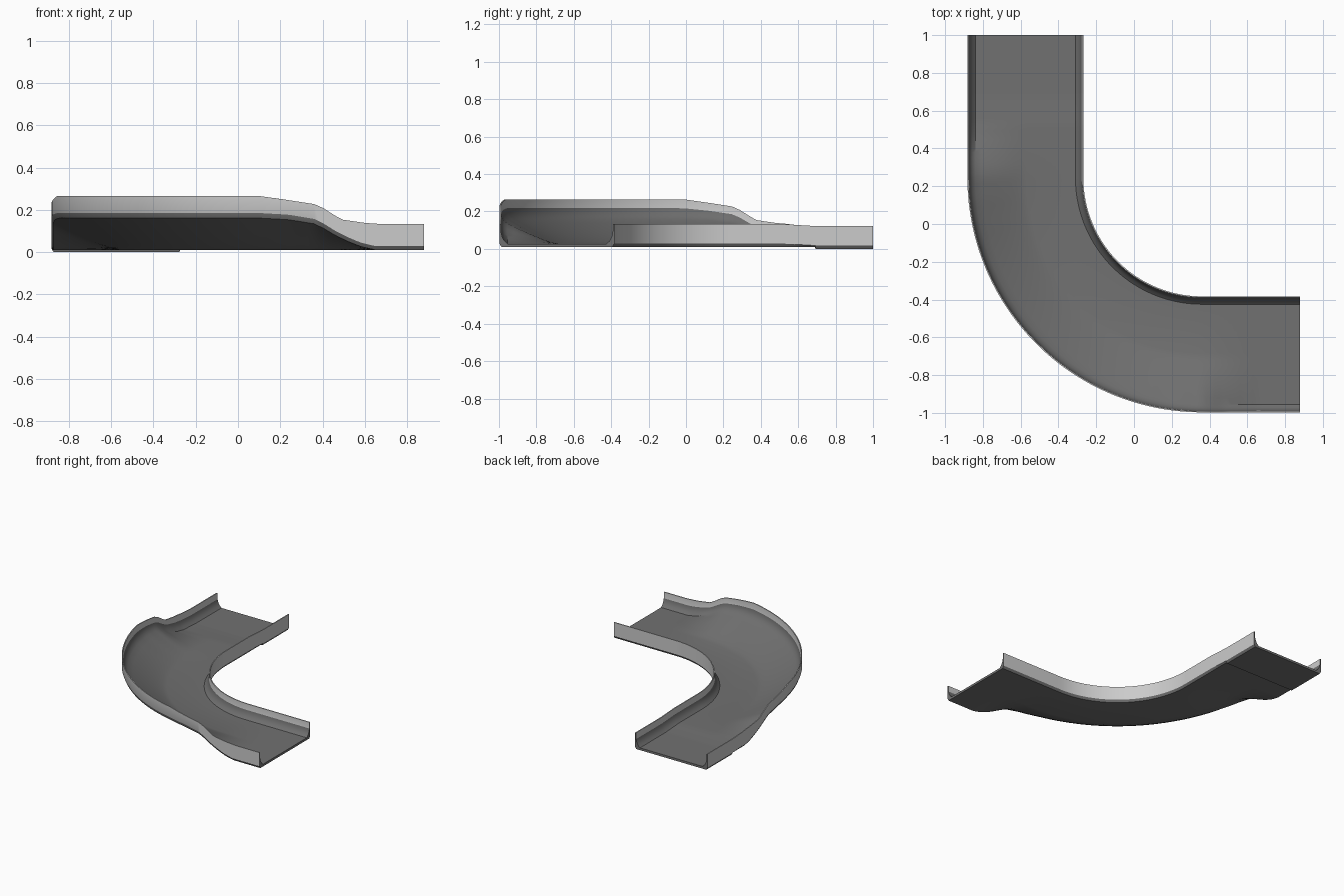
import bpy, bmesh, math

if "Cube" in bpy.data.objects:
    bpy.data.objects.remove(bpy.data.objects["Cube"])

CX, CY = 0.36, 0.245          # bend centre
R_IN, R_OUT = 0.628, 1.242    # inner and outer radius
W = R_OUT - R_IN
BANK_START = 0.30


def lookup(table, s):
    """Linear interpolation through (position, value) pairs."""
    if s <= table[0][0]:
        return table[0][1]
    for (a, va), (b, vb) in zip(table, table[1:]):
        if s <= b:
            return va + (vb - va) * (s - a) / (b - a)
    return table[-1][1]


# Lift of the bed edge and of the wall top, by distance past the bend end
BED = [(-0.28, 0.158), (-0.12, 0.149), (0, 0.129), (0.05, 0.104), (0.10, 0.072),
       (0.16, 0.042), (0.22, 0.017), (0.29, 0)]
TOP = [(-0.26, 0.133), (-0.13, 0.115), (0, 0.095), (0.04, 0.078), (0.09, 0.046),
       (0.13, 0.022), (0.24, 0.006), (0.33, 0)]


def section(s):
    """Closed cross-section: u across the track, z up."""
    bed, top = lookup(BED, s), lookup(TOP, s)

    def bank(u):
        t = max(0, (u - BANK_START) / (W - BANK_START))
        return bed * t ** 1.25

    # inner guard wall and fillet
    pts = [(0.010, 0.010), (0, 0.028), (0, 0.132), (0.007, 0.132),
           (0.009, 0.085), (0.015, 0.063), (0.026, 0.042), (0.042, 0.027)]
    # bed
    n = 8
    us = [BANK_START + (W - 0.042 - BANK_START) * i / n for i in range(n + 1)]
    pts += [(u, 0.027 + bank(u)) for u in us]
    # outer fillet and guard wall
    hi = 0.132 + top
    lo = 0.027 + bank(W - 0.042)
    for u, f in ((W - 0.025, 0.16), (W - 0.015, 0.34), (W - 0.009, 0.55)):
        pts.append((u, lo + (hi - lo) * f))
    pts += [(W - 0.007, hi), (W, hi), (W, 0.028 + bed)]
    # underside
    pts.append((W - 0.010, 0.010 + bank(W - 0.010)))
    pts += [(u, 0.010 + bank(u)) for u in reversed(us)]
    return pts


WALL_STRIPS = {1, 2, 3, 19, 20, 21}     # light guard wall faces
UNDERSIDE = {0} | set(range(23, 33))    # points of the underside

# Stations: (origin, outward direction, bank position, top drop, bottom drop)
stations = []
for y, top_drop, low_drop in ((1.0, 0.01, 0.01), (0.692, 0.01, 0.01),
                              (0.69, 0.01, 0)):
    stations.append((CX, y, -1, 0, y - CY, top_drop, low_drop))
for i in range(16):
    s = 0.36 * (1 - i / 16)
    drop = 0.01 * max(0, (s - 0.28) / 0.165)
    stations.append((CX, CY + s, -1, 0, s, drop, 0))
STEPS = 60
for i in range(STEPS + 1):
    a = math.pi / 2 * i / STEPS
    s = -R_OUT * min(a, math.pi / 2 - a)
    stations.append((CX, CY, -math.cos(a), -math.sin(a), s, 0, 0))
for i in range(1, 17):
    s = 0.36 * i / 16
    stations.append((CX + s, CY, 0, -1, s, 0, 0))
stations.append((0.88, CY, 0, -1, 0.52, 0, 0))

# Banked bend with guard walls, swept along the stations
bm = bmesh.new()
rings = []
for ox, oy, dx, dy, s, top_drop, low_drop in stations:
    ring = []
    for j, (u, z) in enumerate(section(s)):
        z -= low_drop if j in UNDERSIDE else top_drop
        ring.append(bm.verts.new((ox + dx * (R_IN + u), oy + dy * (R_IN + u), z)))
    rings.append(ring)
for r0, r1 in zip(rings, rings[1:]):
    for j in range(len(r0)):
        k = (j + 1) % len(r0)
        f = bm.faces.new((r0[j], r0[k], r1[k], r1[j]))
        f.material_index = 1 if j in WALL_STRIPS else 0
bm.faces.new(rings[0])
bm.faces.new(rings[-1])
bmesh.ops.recalc_face_normals(bm, faces=bm.faces)
mesh = bpy.data.meshes.new("banked_track")
bm.to_mesh(mesh)
bm.free()

# Dark road surface, light guard walls
for name, v in (("dark_road", 0.165), ("light_wall", 0.8)):
    mat = bpy.data.materials.new(name)
    mat.diffuse_color = (v, v, v, 1)
    mat.use_nodes = True
    mat.node_tree.nodes["Principled BSDF"].inputs["Base Color"].default_value = mat.diffuse_color
    mesh.materials.append(mat)

track = bpy.data.objects.new("banked_track", mesh)
bpy.context.collection.objects.link(track)
bpy.context.view_layer.objects.active = track
track.select_set(True)
bpy.ops.object.shade_smooth_by_angle(angle=math.radians(25))
